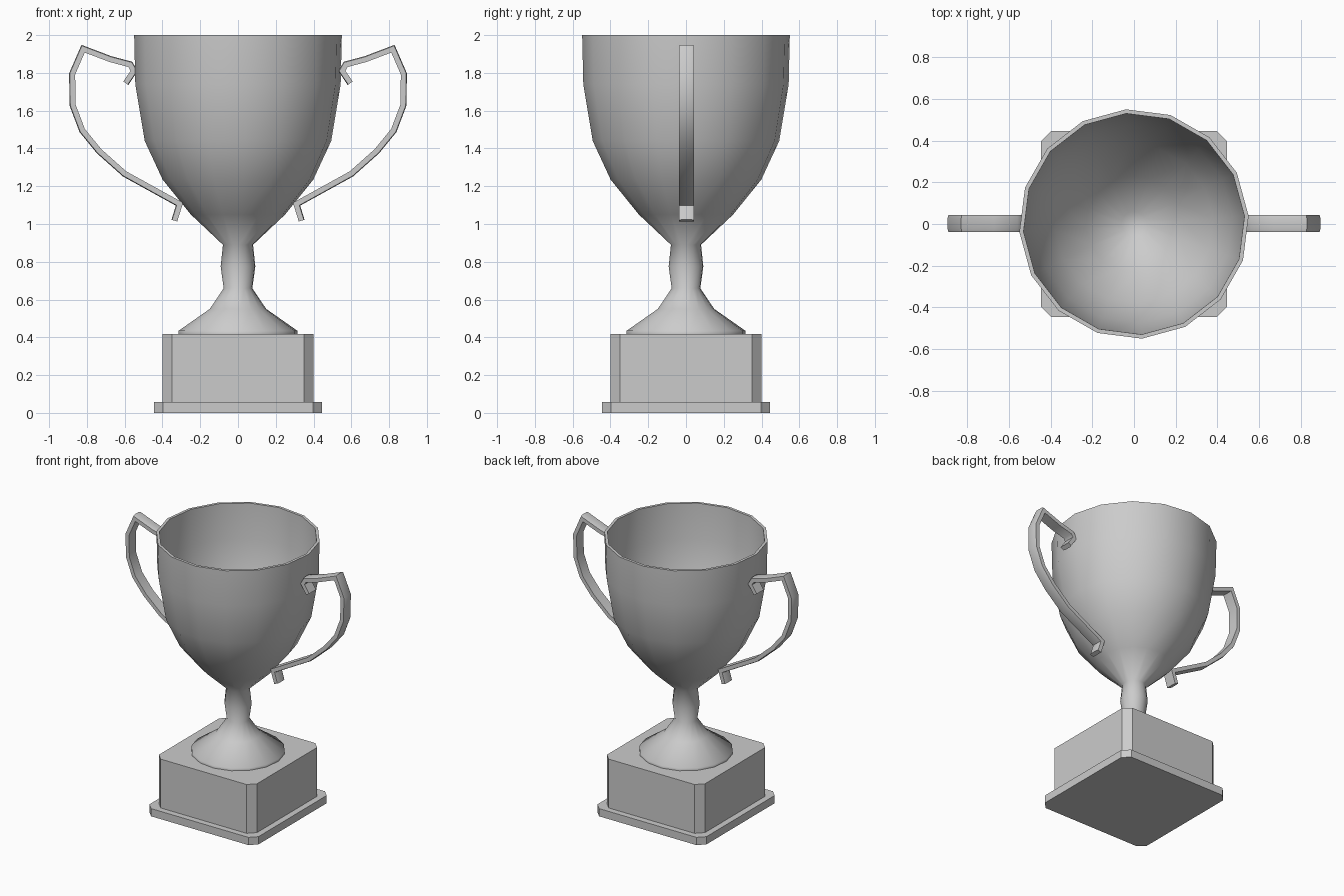
import bpy, bmesh, math
from mathutils import Vector

if "Cube" in bpy.data.objects:
    bpy.data.objects.remove(bpy.data.objects["Cube"])


def finish(name, bm, angle):
    bmesh.ops.remove_doubles(bm, verts=bm.verts, dist=1e-5)
    bmesh.ops.recalc_face_normals(bm, faces=bm.faces)
    mesh = bpy.data.meshes.new(name)
    bm.to_mesh(mesh)
    bm.free()
    ob = bpy.data.objects.new(name, mesh)
    bpy.context.collection.objects.link(ob)
    bpy.ops.object.select_all(action='DESELECT')
    ob.select_set(True)
    bpy.context.view_layer.objects.active = ob
    bpy.ops.object.shade_smooth_by_angle(angle=math.radians(angle))
    return ob


def bridge(bm, a, b):
    n = len(a)
    for i in range(n):
        j = (i + 1) % n
        bm.faces.new((a[i], a[j], b[j], b[i]))


def chamfered_block(name, h, c, z0, z1):
    # square with cut corners, extruded upward
    k = h - c
    outline = [(h, -k), (h, k), (k, h), (-k, h), (-h, k), (-h, -k), (-k, -h), (k, -h)]
    bm = bmesh.new()
    low, top = [[bm.verts.new((x, y, z)) for x, y in outline] for z in (z0, z1)]
    bridge(bm, low, top)
    bm.faces.new(low)
    bm.faces.new(top)
    return finish(name, bm, 30)


def lathe(name, profile, sides, turn, angle):
    bm = bmesh.new()
    rings = []
    for r, z in profile:
        rings.append([bm.verts.new((r * math.cos(turn + math.tau * i / sides),
                                    r * math.sin(turn + math.tau * i / sides), z))
                      for i in range(sides)])
    for a, b in zip(rings, rings[1:]):
        bridge(bm, a, b)
    bm.faces.new(rings[0])
    bm.faces.new(rings[-1])
    return finish(name, bm, angle)


def band(name, path, section, angle):
    # sweep a (thickness, width) section along an xz path with mitred bends
    pts = [Vector(p) for p in path]
    bm = bmesh.new()
    rings = []
    for i, p in enumerate(pts):
        d0 = (p - pts[i - 1]).normalized() if i else None
        d1 = (pts[i + 1] - p).normalized() if i < len(pts) - 1 else None
        d0, d1 = d0 or d1, d1 or d0
        n0, n1 = Vector((-d0.y, d0.x)), Vector((-d1.y, d1.x))
        m = (n0 + n1).normalized()
        m /= max(m.dot(n1), 0.7)
        rings.append([bm.verts.new((p.x + m.x * t, w, p.y + m.y * t)) for t, w in section])
    for a, b in zip(rings, rings[1:]):
        bridge(bm, a, b)
    bm.faces.new(rings[0])
    bm.faces.new(rings[-1])
    return finish(name, bm, angle)


# square plinth
chamfered_block("plinth_foot", 0.445, 0.048, 0.0, 0.057)
chamfered_block("plinth_block", 0.40, 0.05, 0.057, 0.417)

# cup with foot, stem and hollow bowl
cup_profile = [
    (0.315, 0.417), (0.315, 0.435), (0.15, 0.55), (0.076, 0.66), (0.092, 0.775),
    (0.08, 0.89), (0.25, 1.05), (0.40, 1.235), (0.495, 1.44), (0.545, 1.74), (0.551, 2.0),
    (0.531, 2.0), (0.525, 1.74), (0.475, 1.445), (0.38, 1.245), (0.23, 1.065), (0.06, 0.92)]
lathe("cup", cup_profile, 16, math.radians(4), 55)

# handles, mirrored left to right
handle_path = [
    (0.594, 1.745), (0.55, 1.81), (0.57, 1.845), (0.675, 1.873), (0.82, 1.928),
    (0.878, 1.795), (0.876, 1.63), (0.825, 1.495), (0.735, 1.385), (0.60, 1.265),
    (0.455, 1.185), (0.31, 1.105), (0.337, 1.018)]
handle_section = [(-0.016, -0.038), (-0.016, 0.043), (0.012, 0.043),
                  (0.016, 0.028), (0.016, -0.023), (0.012, -0.038)]
handle = band("handles", handle_path, handle_section, 50)
mirror = handle.modifiers.new("mirror", 'MIRROR')
mirror.use_axis = (True, False, False)
